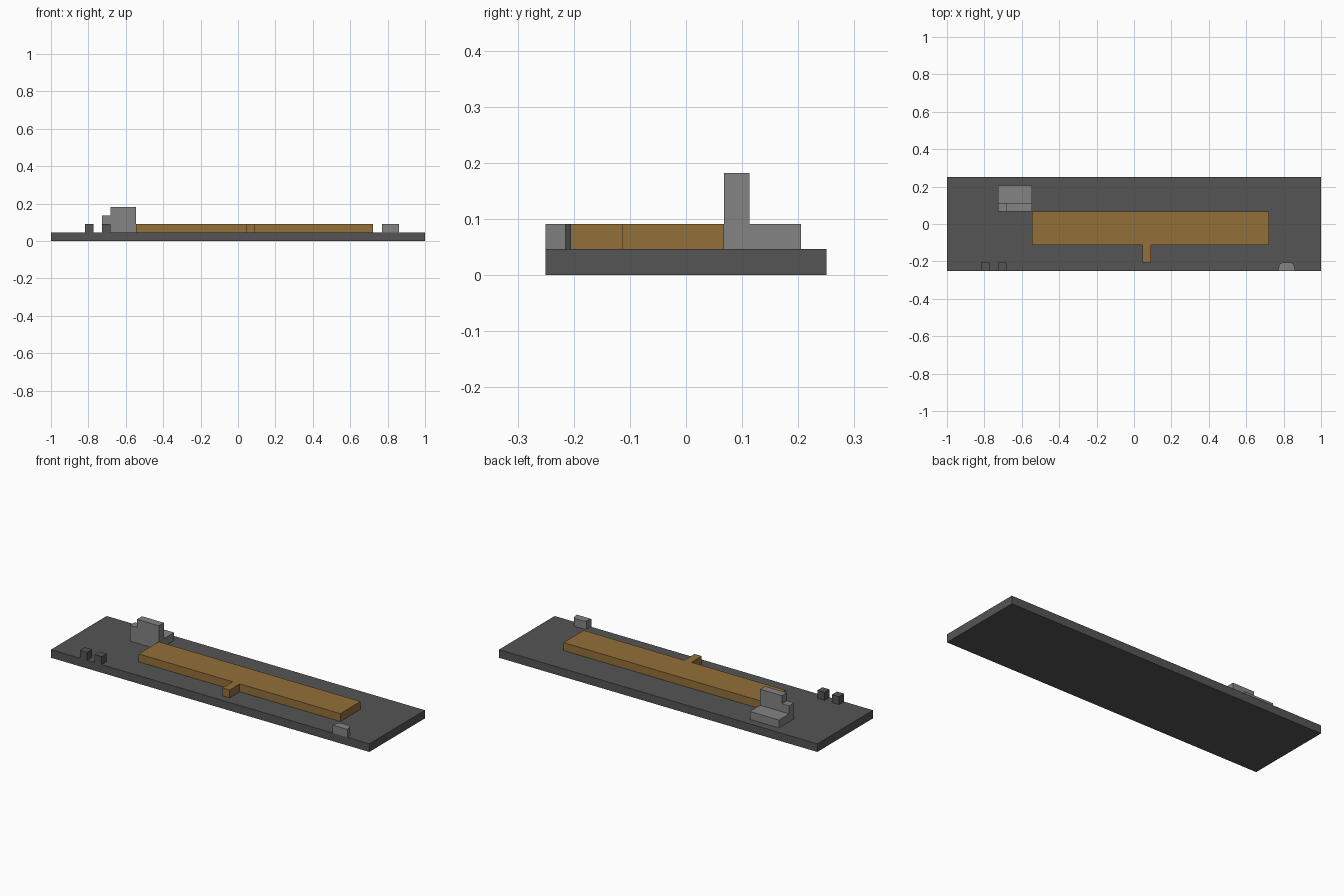
import bpy, bmesh

cube = bpy.data.objects.get("Cube")
if cube:
    bpy.data.objects.remove(cube, do_unlink=True)


def material(name, rgb):
    m = bpy.data.materials.new(name)
    m.use_nodes = True
    m.diffuse_color = (*rgb, 1)
    m.node_tree.nodes["Principled BSDF"].inputs["Base Color"].default_value = (*rgb, 1)
    return m


dark = material("dark grey", (0.09, 0.09, 0.09))
light = material("light grey", (0.23, 0.23, 0.23))
brown = material("brown", (0.29, 0.16, 0.04))

BASE, LOW, MID, HIGH = 0.046, 0.091, 0.136, 0.182


def prism(name, points, axis, start, end, mat):
    """Extrude a closed outline along z, or an (x, z) outline along y."""
    def place(a, b, t):
        return (a, b, t) if axis == "z" else (a, t, b)
    bm = bmesh.new()
    face = bm.faces.new([bm.verts.new(place(a, b, start)) for a, b in points])
    solid = bmesh.ops.extrude_face_region(bm, geom=[face])
    verts = [v for v in solid["geom"] if isinstance(v, bmesh.types.BMVert)]
    shift = end - start
    bmesh.ops.translate(bm, verts=verts, vec=place(0, 0, shift))
    bmesh.ops.recalc_face_normals(bm, faces=bm.faces)
    mesh = bpy.data.meshes.new(name)
    bm.to_mesh(mesh)
    bm.free()
    mesh.materials.append(mat)
    obj = bpy.data.objects.new(name, mesh)
    bpy.context.collection.objects.link(obj)
    return obj


def box(name, x0, x1, y0, y1, z0, z1, mat):
    return prism(name, [(x0, y0), (x1, y0), (x1, y1), (x0, y1)], "z", z0, z1, mat)


# Ground slab
box("base_plate", -1, 1, -0.25, 0.25, 0, BASE, dark)

# Long raised block with its front tab, as one outline
prism("long_block", [(-0.545, -0.113), (0.045, -0.113), (0.045, -0.205),
                     (0.09, -0.205), (0.09, -0.113), (0.722, -0.113),
                     (0.722, 0.068), (-0.545, 0.068)], "z", BASE, LOW, brown)

# Stepped tower with a low block behind it
prism("tower", [(-0.727, BASE), (-0.545, BASE), (-0.545, HIGH), (-0.682, HIGH),
                (-0.682, MID), (-0.727, MID)], "y", 0.068, 0.113, light)
box("tower_rear_block", -0.727, -0.545, 0.113, 0.205, BASE, LOW, light)

# Pair of small posts on the front edge
for i, x in enumerate((-0.818, -0.727)):
    box(f"front_post_{i + 1}", x, x + 0.045, -0.25, -0.205, BASE, LOW, dark)

# Small block with rounded rear corners
prism("front_bay", [(0.77, -0.25), (0.862, -0.25), (0.855, -0.215), (0.837, -0.205),
                    (0.795, -0.205), (0.777, -0.215)], "z", BASE, LOW, light)
